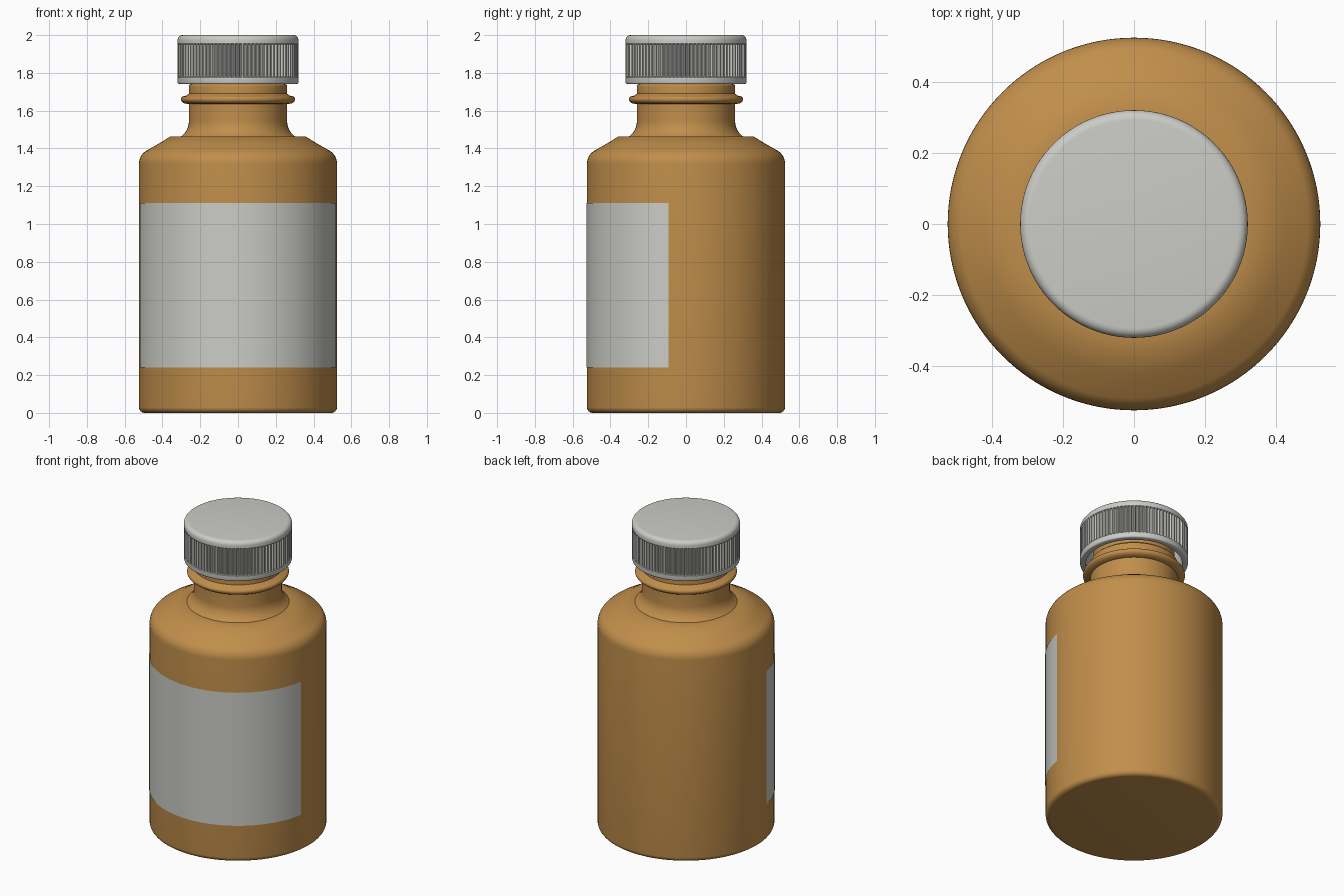
import bpy, bmesh, math

if "Cube" in bpy.data.objects:
    bpy.data.objects.remove(bpy.data.objects["Cube"], do_unlink=True)


def make_material(name, rgb):
    mat = bpy.data.materials.new(name)
    mat.use_nodes = True
    mat.diffuse_color = (*rgb, 1)
    mat.node_tree.nodes["Principled BSDF"].inputs["Base Color"].default_value = (*rgb, 1)
    return mat


amber = make_material("amber", (0.53, 0.27, 0.07))
white = make_material("off white", (0.60, 0.60, 0.57))


def finish(name, bm, mat, angle):
    bmesh.ops.recalc_face_normals(bm, faces=bm.faces)
    mesh = bpy.data.meshes.new(name)
    bm.to_mesh(mesh)
    bm.free()
    mesh.materials.append(mat)
    obj = bpy.data.objects.new(name, mesh)
    bpy.context.collection.objects.link(obj)
    bpy.ops.object.select_all(action="DESELECT")
    obj.select_set(True)
    bpy.context.view_layer.objects.active = obj
    bpy.ops.object.shade_smooth_by_angle(angle=math.radians(angle))
    return obj


def lathe(bm, profile, steps, groove=lambda ring, step: 0):
    """Spin (radius, height) points round z; radius zero closes with a pole."""
    rings = []
    for i, (r, z) in enumerate(profile):
        if r == 0:
            rings.append([bm.verts.new((0, 0, z))] * steps)
            continue
        ring = []
        for s in range(steps):
            a, q = math.tau * s / steps, r - groove(i, s)
            ring.append(bm.verts.new((q * math.cos(a), q * math.sin(a), z)))
        rings.append(ring)
    for low, high in zip(rings, rings[1:]):
        for s in range(steps):
            t = (s + 1) % steps
            corners = list(dict.fromkeys((low[s], low[t], high[t], high[s])))
            bm.faces.new(corners)


def arc(r, z, size, start, end, n=6):
    """Rounded corner points about a centre (r, z), angles in degrees."""
    angles = [math.radians(start + (end - start) * i / n) for i in range(n + 1)]
    return [(r + size * math.cos(a), z + size * math.sin(a)) for a in angles]


# Bottle: rounded base, straight wall, sloped shoulder, neck, bead and open mouth
body = [(0, 0)] + arc(0.494, 0.03, 0.03, -90, 0)
body += arc(0.444, 1.32, 0.08, 0, 55)
body += [(0.42, 1.425), (0.36, 1.462)]
body += arc(0.36, 1.545, 0.1, 235, 180)
body += [(0.26, 1.635), (0.285, 1.638)]
body += arc(0.284, 1.66, 0.018, -60, 60)
body += [(0.272, 1.68), (0.26, 1.69)]
body += arc(0.25, 1.73, 0.01, 0, 90, 4)
body += [(0.24, 1.75), (0.24, 1.93), (0.2, 1.93), (0.2, 1.6), (0, 1.6)]
bm = bmesh.new()
lathe(bm, body, 128)
finish("bottle", bm, amber, 35)

# Label: thin curved sheet wrapped round the front
bm = bmesh.new()
half, columns, radius = math.radians(80), 32, 0.527
previous = None
for i in range(columns + 1):
    a = -half + 2 * half * i / columns
    x, y = radius * math.sin(a), -radius * math.cos(a)
    pair = [bm.verts.new((x, y, z)) for z in (0.24, 1.11)]
    if previous:
        bm.faces.new((previous[0], pair[0], pair[1], previous[1]))
    previous = pair
finish("label", bm, white, 35)

# Cap: hollow shell with vertical grip grooves between smooth bands
shell = [(0, 1.96), (0.285, 1.96), (0.285, 1.74)]
shell += arc(0.31, 1.75, 0.01, -90, 0, 3)
shell += [(0.32, 1.775)]
first_groove = len(shell)
shell += [(0.32, 1.78), (0.32, 1.95)]
shell += [(0.32, 1.955)]
shell += arc(0.293, 1.973, 0.027, 0, 90)
shell += [(0, 2.0)]


def grip(ring, step):
    inside = first_groove <= ring <= first_groove + 1
    return 0.011 if inside and step % 4 < 2 else 0


bm = bmesh.new()
lathe(bm, shell, 360, grip)
finish("cap", bm, white, 35)
